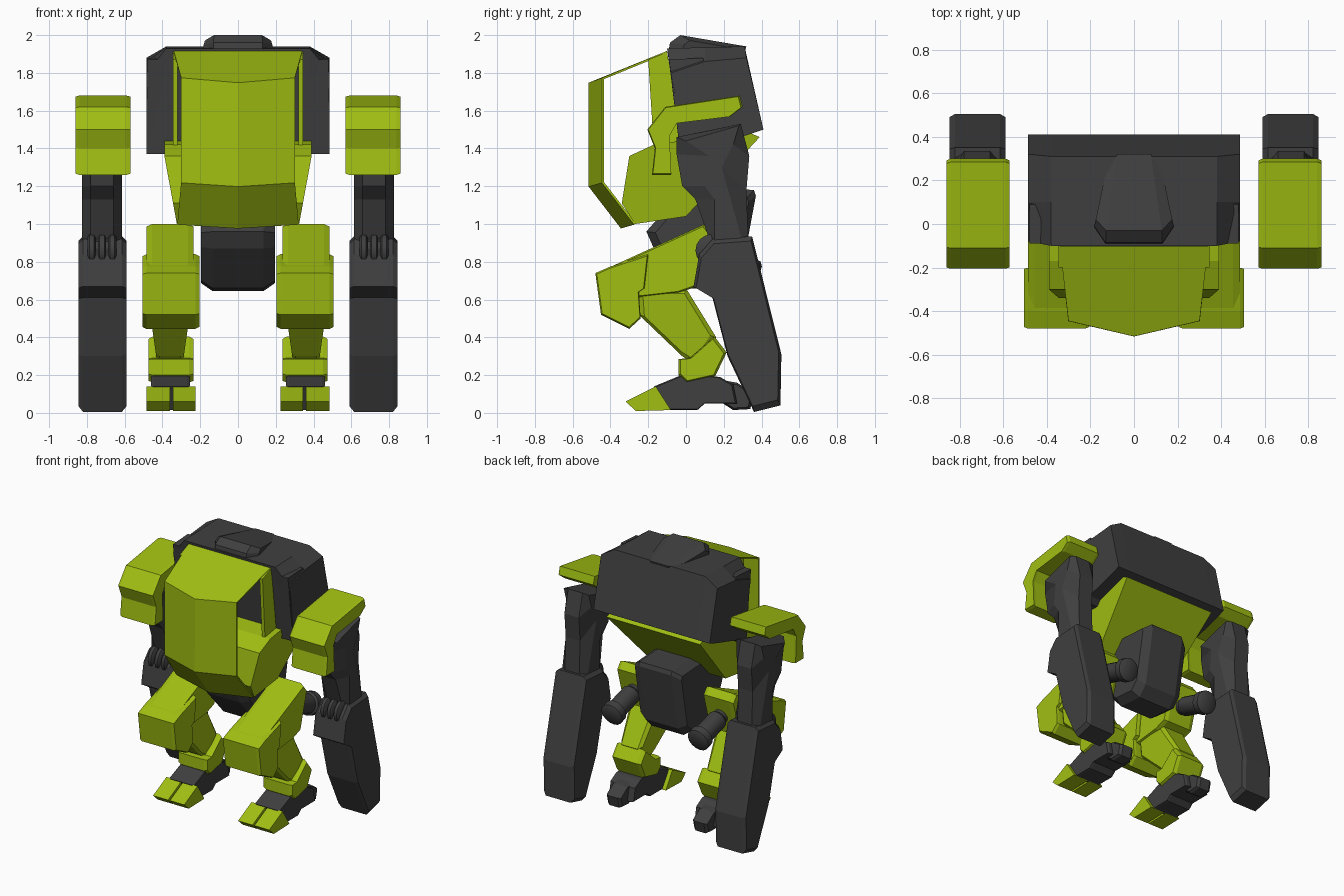
import bpy, bmesh
from math import radians
from mathutils import Matrix, Vector

cube = bpy.data.objects.get("Cube")
if cube:
    bpy.data.objects.remove(cube, do_unlink=True)


def material(name, rgb):
    m = bpy.data.materials.new(name)
    m.use_nodes = True
    m.diffuse_color = (*rgb, 1)
    bsdf = next(n for n in m.node_tree.nodes if n.type == 'BSDF_PRINCIPLED')
    bsdf.inputs["Base Color"].default_value = (*rgb, 1)
    bsdf.inputs["Roughness"].default_value = 0.7
    return m


GREEN = material("lime green", (0.35, 0.52, 0.006))
DARK = material("dark grey", (0.05, 0.05, 0.05))


def finish(name, bm, mat, mirror):
    bmesh.ops.recalc_face_normals(bm, faces=bm.faces)
    mesh = bpy.data.meshes.new(name)
    bm.to_mesh(mesh)
    bm.free()
    mesh.materials.append(mat)
    ob = bpy.data.objects.new(name, mesh)
    bpy.context.collection.objects.link(ob)
    if mirror:
        ob.modifiers.new("Mirror", 'MIRROR')
    return ob


def loft(name, sections, mat, mirror=True, width=None):
    """Skin side profiles (y, z) placed at successive x; width(y, z) scales x about the middle."""
    bm = bmesh.new()
    mid = (sections[0][0] + sections[-1][0]) / 2
    rings = []
    for x, prof in sections:
        rings.append([bm.verts.new((mid + (x - mid) * (width(y, z) if width else 1), y, z))
                      for y, z in prof])
    for a, b in zip(rings, rings[1:]):
        for i in range(len(a)):
            j = (i + 1) % len(a)
            bm.faces.new((a[i], a[j], b[j], b[i]))
    bm.faces.new(rings[0])
    bm.faces.new(rings[-1])
    return finish(name, bm, mat, mirror)


def block(name, x0, x1, prof, mat, chamfer=0.0, shrink=0.9, mirror=True, width=None):
    """Extruded side profile with optional chamfered ends."""
    if not chamfer:
        return loft(name, [(x0, prof), (x1, prof)], mat, mirror, width)
    cy = sum(p[0] for p in prof) / len(prof)
    cz = sum(p[1] for p in prof) / len(prof)
    cap = [(cy + (y - cy) * shrink, cz + (z - cz) * shrink) for y, z in prof]
    return loft(name, [(x0, cap), (x0 + chamfer, prof), (x1 - chamfer, prof), (x1, cap)],
                mat, mirror, width)


def rod(name, stations, mat, sides=16):
    """Stepped round rod through (point, radius) stations on one axis."""
    bm = bmesh.new()
    axis = (Vector(stations[-1][0]) - Vector(stations[0][0])).normalized()
    turn = axis.to_track_quat('Z', 'Y').to_matrix().to_4x4()
    rings = []
    for p, r in stations:
        rings.append(bmesh.ops.create_circle(bm, segments=sides, radius=r,
                                             matrix=Matrix.Translation(p) @ turn)["verts"])
    for a, b in zip(rings, rings[1:]):
        for i in range(sides):
            j = (i + 1) % sides
            bm.faces.new((a[i], a[j], b[j], b[i]))
    bm.faces.new(rings[0])
    bm.faces.new(rings[-1])
    ob = finish(name, bm, mat, True)
    bpy.context.view_layer.objects.active = ob
    ob.select_set(True)
    bpy.ops.object.shade_smooth_by_angle(angle=radians(35))
    ob.select_set(False)


# Upper body with stepped shoulder corners
full = [(-.10, 1.93), (.10, 1.935), (.31, 1.94), (.41, 1.50), (.32, 1.47), (-.03, 1.37), (-.08, 1.78)]
side = [(-.08, 1.80), (.10, 1.86), (.32, 1.88), (.41, 1.50), (.32, 1.47), (-.03, 1.37), (-.06, 1.70)]
loft("upper_body", [(-.485, side), (-.38, full), (.38, full), (.485, side)], DARK, False)
block("shoulder_panel", .35, .48,
      [(-.09, 1.87), (.09, 1.88), (.20, 1.50), (.05, 1.37), (-.03, 1.37)], DARK)

# Roof hump, narrowing to the rear
block("roof_hump", -.19, .19, [(-.095, 1.90), (-.085, 1.96), (-.03, 2.0), (.32, 1.94), (.30, 1.88)],
      DARK, .06, .55, False, lambda y, z: 1 - max(0, y + .05) * 1.1)

# Open-sided front canopy: roof, front and chin panels with a central crease
bm = bmesh.new()
rows = []
for half, ey, ez, cy, cz in [(.34, -.10, 1.91, -.10, 1.91), (.30, -.44, 1.77, -.51, 1.745),
                             (.30, -.44, 1.22, -.51, 1.20), (.32, -.27, 1.0, -.34, .98)]:
    rows.append([bm.verts.new(p) for p in ((-half, ey, ez), (0, cy, cz), (half, ey, ez))])
for a, b in zip(rows, rows[1:]):
    for i in (0, 1):
        bm.faces.new((a[i], a[i + 1], b[i + 1], b[i]))
canopy = finish("front_canopy", bm, GREEN, False)
shell = canopy.modifiers.new("Thickness", 'SOLIDIFY')
shell.thickness = .012
shell.offset = 0

block("canopy_side_frame", .32, .345, [(-.20, 1.87), (-.10, 1.91), (-.01, 1.38), (-.17, 1.40)], GREEN)

# Lower hull, wider towards the top
block("lower_hull", -.39, .39,
      [(-.17, 1.42), (-.30, 1.36), (-.34, 1.11), (-.27, 1.0), (-.0, 1.04), (.39, 1.46), (.32, 1.49)],
      GREEN, 0, 1, False, lambda y, z: .83 + min(.17, max(0, z - 1) * .47))

# Waist
block("waist", -.195, .195,
      [(-.21, .96), (.0, 1.2), (.36, 1.18), (.37, 1.15), (.29, .72), (.22, .645), (.02, .66), (-.17, .87)],
      DARK, .06, .85, False)

# Shoulder guards
block("shoulder_guard", .57, .86,
      [(-.18, 1.26), (-.165, 1.40), (-.205, 1.50), (-.11, 1.62), (.285, 1.68), (.30, 1.62),
       (.235, 1.57), (-.05, 1.535), (-.09, 1.465), (-.08, 1.26)], GREEN, .02, .97)

# Upper arms with hourglass sides
core = [(-.05, 1.46), (.29, 1.53), (.335, 1.36), (.32, 1.18), (.33, .90), (.13, .90),
        (.05, 1.13), (-.02, 1.2), (-.05, 1.37)]
waisted = [(.0, 1.44), (.28, 1.52), (.25, 1.42), (.19, 1.30), (.30, .90), (.15, .90),
           (.15, 1.13), (.10, 1.2), (.12, 1.36)]
loft("upper_arm", [(.615, waisted), (.66, core), (.78, core), (.825, waisted)], DARK)

# Forearms
block("forearm", .59, .845,
      [(.14, .92), (.35, .935), (.505, .31), (.50, .04), (.36, .005), (.22, .30), (.14, .61),
       (.04, .67), (.07, .84)], DARK, .025, .94)
for i in range(3):
    x = .665 + i * .055
    rod("elbow_ring", [((x - .022, .135, .86), .07), ((x - .012, .135, .86), .085),
                       ((x + .012, .135, .86), .085), ((x + .022, .135, .86), .07)], DARK)

# Thighs and knee guards
block("thigh", .235, .485,
      [(-.44, .755), (.10, 1.0), (.14, .95), (.06, .67), (-.04, .635), (-.35, .60)],
      GREEN, .03, .94)
block("knee_guard", .205, .505,
      [(-.48, .74), (-.40, .775), (-.20, .84), (-.22, .66), (-.25, .64), (-.24, .50),
       (-.30, .445), (-.45, .52)], GREEN, .02, .95)

# Round exhausts behind the thighs
rod("thigh_exhaust", [((.36, .0, .83), .055), ((.36, .12, .795), .055), ((.36, .14, .79), .07),
                      ((.36, .31, .74), .07), ((.36, .32, .737), .085), ((.36, .37, .722), .085),
                      ((.36, .385, .718), .06)], DARK)

# Shins tapering towards the ankles
block("shin", .25, .47, [(-.26, .66), (.0, .66), (.16, .40), (.06, .25), (-.02, .30), (-.25, .52)],
      GREEN, .025, .85, True, lambda y, z: .6 + min(.4, max(0, z - .25) * 1.3))
block("ankle_guard", .235, .475,
      [(-.04, .285), (.02, .29), (.15, .405), (.215, .32), (.155, .195), (.0, .16), (-.04, .20)],
      GREEN, .025, .9)

# Feet
block("foot", .255, .46,
      [(-.17, .14), (.0, .21), (.18, .19), (.25, .15), (.27, .05), (.10, .05), (.06, .015), (-.10, .015)],
      DARK, .015, .95)
block("heel", .30, .42, [(.15, .18), (.27, .16), (.36, .10), (.34, .02), (.25, .015), (.18, .06)],
      DARK, .02, .85)
for x0, x1 in ((.225, .345), (.36, .485)):
    block("toe", x0, x1, [(-.32, .06), (-.16, .14), (-.08, .015), (-.265, .01)], GREEN)
